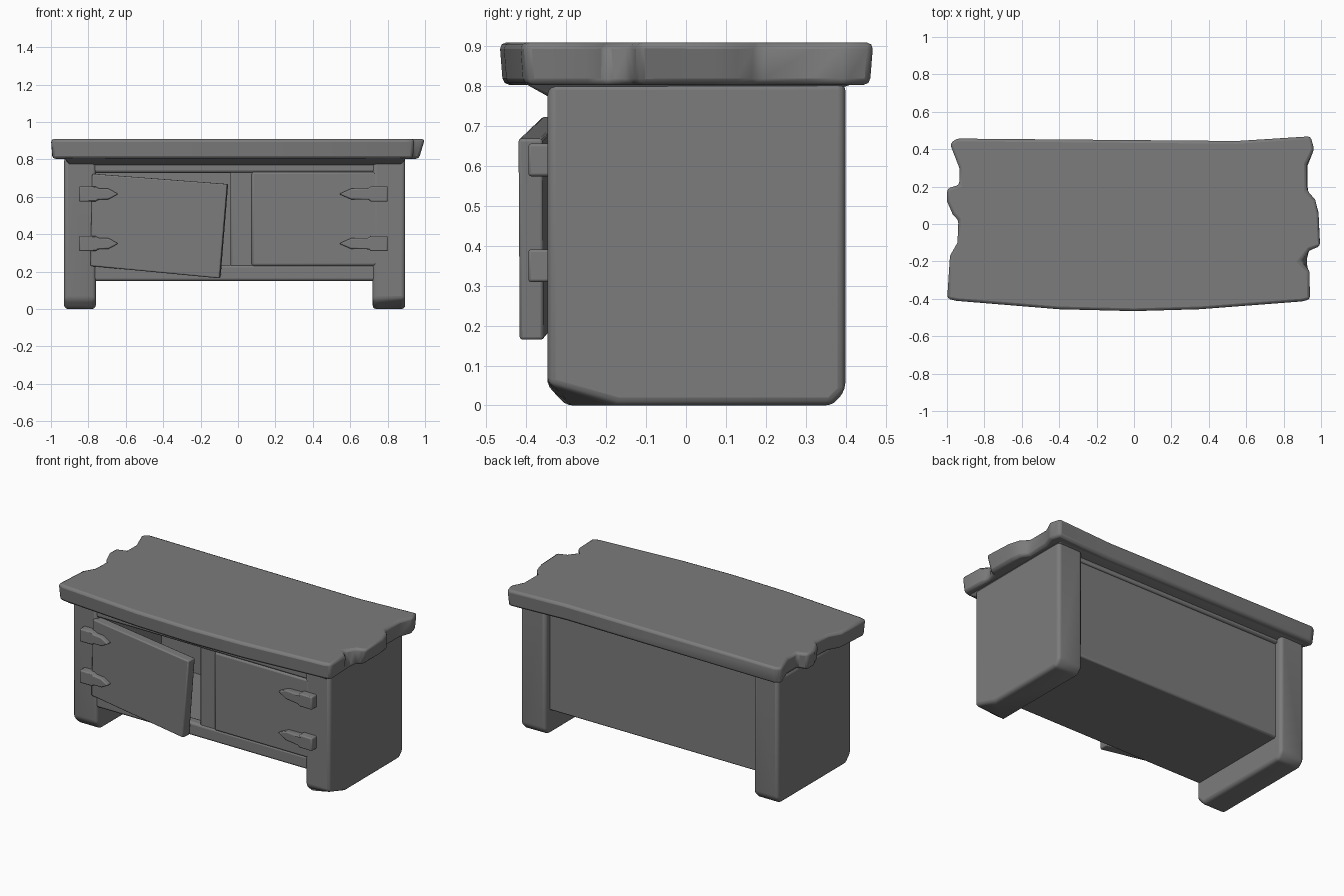
import bpy, bmesh
from mathutils import Vector

cube = bpy.data.objects.get("Cube")
if cube:
    bpy.data.objects.remove(cube, do_unlink=True)

grey = bpy.data.materials.new("worn grey")
grey.use_nodes = True
COLOUR = (0.2, 0.2, 0.2, 1)
grey.diffuse_color = COLOUR
grey.node_tree.nodes["Principled BSDF"].inputs["Base Color"].default_value = COLOUR


def loft(name, lower, upper, bevel=0.015, segments=2):
    """Solid between two matching outlines, with softened edges."""
    bm = bmesh.new()
    a = [bm.verts.new(p) for p in lower]
    b = [bm.verts.new(p) for p in upper]
    bm.faces.new(a)
    bm.faces.new(b)
    for i in range(len(a)):
        j = (i + 1) % len(a)
        bm.faces.new((a[i], a[j], b[j], b[i]))
    bmesh.ops.recalc_face_normals(bm, faces=bm.faces)
    mesh = bpy.data.meshes.new(name)
    bm.to_mesh(mesh)
    bm.free()
    obj = bpy.data.objects.new(name, mesh)
    bpy.context.collection.objects.link(obj)
    mesh.materials.append(grey)
    mod = obj.modifiers.new("soft edges", 'BEVEL')
    mod.width = bevel
    mod.segments = segments
    mod.limit_method = 'ANGLE'
    mod.angle_limit = 0.6
    bpy.ops.object.select_all(action='DESELECT')
    obj.select_set(True)
    bpy.context.view_layer.objects.active = obj
    bpy.ops.object.shade_smooth_by_angle(angle=0.8)
    return obj


def box(name, x, y, z, bevel=0.01):
    def ring(h):
        return [(x[0], y[0], h), (x[1], y[0], h), (x[1], y[1], h), (x[0], y[1], h)]
    return loft(name, ring(z[0]), ring(z[1]), bevel)


# Worktop with broken ends and a bowed front
left_end = [(-.985, .43), (-.935, .3), (-.935, .21), (-1, .19), (-1, .12), (-.97, .05),
            (-.94, .02), (-.945, -.1), (-.985, -.17), (-1, -.4)]
front = [(-.95, -.412), (-.4, -.457), (0, -.467), (.35, -.457), (.9, -.415)]
right_end = [(.943, -.403), (.938, -.25), (.89, -.2), (.94, -.14), (1, -.12), (.99, .06),
             (.97, .13), (.925, .18), (.925, .32), (.965, .4), (.945, .47)]
back = [(.55, .445), (-.95, .458)]
# The right end slopes outward where chips have broken off the top edge
underside = left_end + front + [(min(max(x, .937), .975), y) for x, y in right_end] + back
loft("worktop", [(x * .992, y * .982, .803) for x, y in underside],
     [(x, y, .909) for x, y in left_end + front + right_end + back], 0.016)

# Underside lip that flares into the worktop
loft("worktop_lip",
     [(-.9, -.335, .768), (.87, -.335, .768), (.87, .36, .785), (-.9, .36, .785)],
     [(-.93, -.41, .81), (.9, -.41, .81), (.9, .43, .81), (-.93, .43, .81)], 0.008)

# Side panels standing as legs; the right-hand foot is worn away at its outer front
def side_profile(toe):
    return [(toe, 0), (.365, 0), (.399, .035), (.399, .81), (-.347, .81), (-.347, .05)]


for name, outer, inner, toe in (("right_side", -.93, -.76, -.3), ("left_side", .894, .72, -.17)):
    loft(name, [(outer, y, z) for y, z in side_profile(toe)],
         [(inner, y, z) for y, z in side_profile(-.3)], 0.02, 3)

# Hollow carcass: floor, back, rails and centre post
box("floor_board", (-.8, .78), (-.31, .34), (.15, .19))
box("back_panel", (-.8, .78), (.31, .35), (.15, .8))
box("back_top_rail", (-.8, .78), (.33, .365), (.765, .81))
box("front_bottom_rail", (-.8, .78), (-.338, -.27), (.15, .235), 0.014)
box("front_top_rail", (-.8, .78), (-.338, -.27), (.728, .81), 0.014)
box("centre_post", (-.04, .09), (-.33, -.26), (.2, .76))

# Closed door, standing just proud of the frame
box("left_door", (.073, .75), (-.345, -.27), (.23, .733), 0.012)

# Sagging door, hanging slightly open
corners = [(-.79, -.362, .23), (-.099, -.417, .164), (-.058, -.42, .668), (-.78, -.362, .723)]
loft("right_door", corners,
     [Vector(c) + Vector((.006, .06, 0)) for c in corners], 0.007)

# Strap hinges: a square block tapering to a point across each door
for side, end, sign, tip, sink in (("right", -.85, 1, .21, -.08), ("left", .8, -1, .26, .15)):
    for level, z in (("upper", .615), ("lower", .35)):
        h = .041
        strap = [(0, -h), (.09, -h), (.1, -h * .75), (tip * .75, -h * .7), (tip, 0),
                 (tip * .75, h * .7), (.1, h * .75), (.09, h), (0, h)]
        loft(f"{side}_{level}_hinge",
             [(end + sign * u, -.395 + max(0, u - .09) * sink, z + v) for u, v in strap],
             [(end + sign * u, -.32, z + v) for u, v in strap], 0.007)
